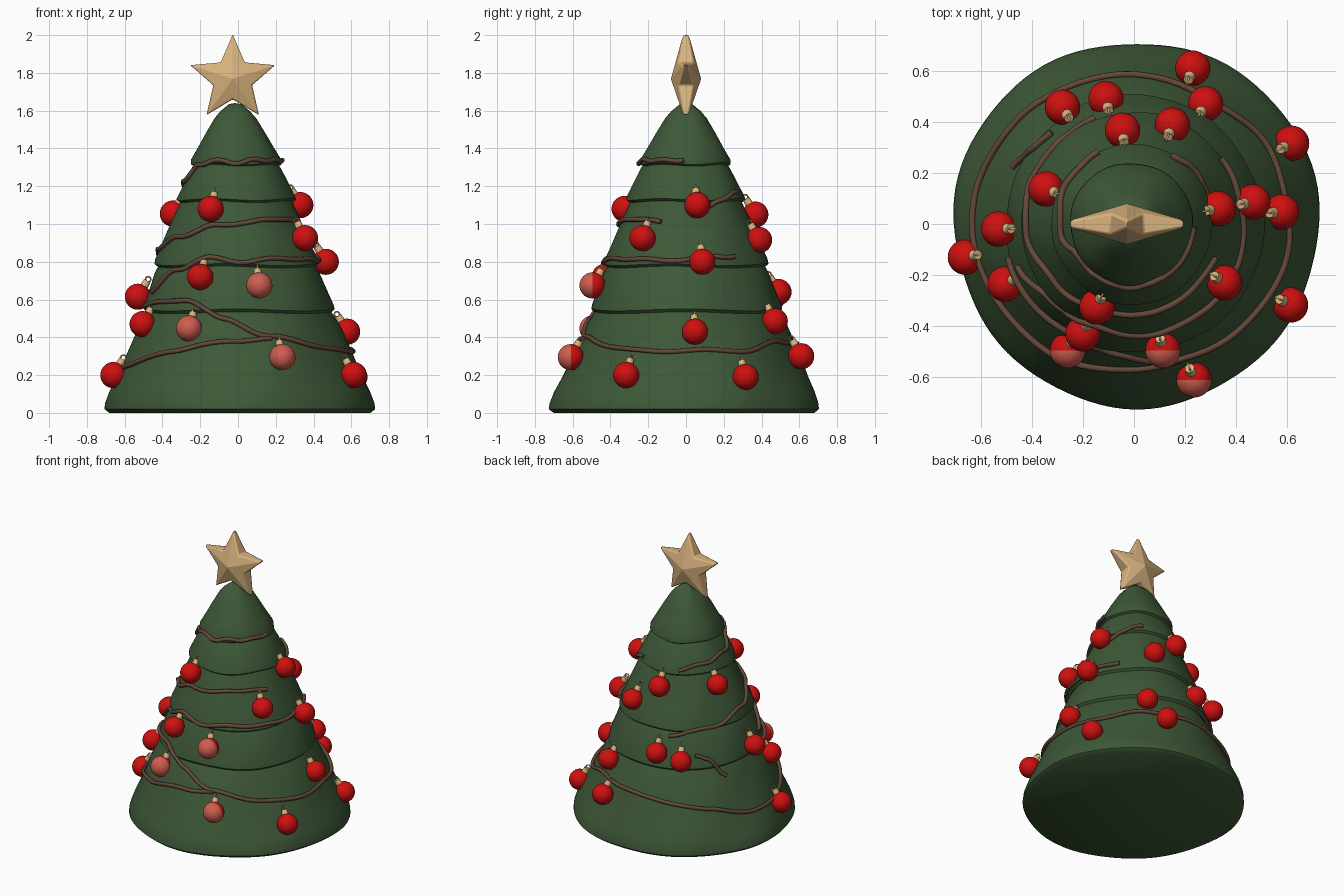
import bpy, bmesh, math
from mathutils import Vector

if "Cube" in bpy.data.objects:
    bpy.data.objects.remove(bpy.data.objects["Cube"], do_unlink=True)


def material(name, rgb):
    m = bpy.data.materials.new(name)
    m.use_nodes = True
    m.diffuse_color = (*rgb, 1)
    m.node_tree.nodes["Principled BSDF"].inputs["Base Color"].default_value = (*rgb, 1)
    return m


GREEN = material("pine green", (.047, .098, .038))
RED = material("bauble red", (.62, .005, .005))
PINK = material("faded red", (.62, .11, .08))
GOLD = material("pale gold", (.70, .46, .21))
BROWN = material("garland brown", (.125, .065, .04))


def finish(name, bm, mats, angle=40):
    bmesh.ops.recalc_face_normals(bm, faces=bm.faces)
    me = bpy.data.meshes.new(name)
    bm.to_mesh(me)
    bm.free()
    for m in mats:
        me.materials.append(m)
    ob = bpy.data.objects.new(name, me)
    bpy.context.collection.objects.link(ob)
    bpy.ops.object.select_all(action='DESELECT')
    ob.select_set(True)
    bpy.context.view_layer.objects.active = ob
    bpy.ops.object.shade_smooth_by_angle(angle=math.radians(angle))
    return ob


# Tree: five overlapping skirts as one lathed profile (radius, height)
SKIRTS = [
    [(.69, 0), (.715, .02), (.712, .05), (.69, .11), (.65, .19), (.615, .27),
     (.575, .36), (.53, .46), (.475, .55)],
    [(.49, .53), (.505, .545), (.5, .57), (.465, .66), (.435, .74), (.405, .79)],
    [(.42, .772), (.435, .785), (.43, .81), (.39, .9), (.34, 1.02), (.29, 1.13)],
    [(.30, 1.118), (.315, 1.13), (.31, 1.15), (.275, 1.22), (.235, 1.3), (.215, 1.325)],
    [(.225, 1.31), (.24, 1.32), (.238, 1.345), (.2, 1.41), (.155, 1.49),
     (.11, 1.565), (.08, 1.6), (.04, 1.63)],
]
PROFILE = [p for skirt in SKIRTS for p in skirt]


def place(r, a, z):
    """Point on the slightly lumpy, slightly leaning tree."""
    r *= 1 + .01 * math.sin(3 * a + 5 * z) + .006 * math.sin(7 * a - 9 * z)
    return Vector((r * math.cos(a) + .01 - .025 * z / 1.6, r * math.sin(a), z))


def radius(z):
    """Outermost profile radius at a height."""
    best = 0
    for (r0, z0), (r1, z1) in zip(PROFILE, PROFILE[1:]):
        if min(z0, z1) <= z <= max(z0, z1) and z0 != z1:
            best = max(best, r0 + (r1 - r0) * (z - z0) / (z1 - z0))
    return best


SEG = 96
bm = bmesh.new()
rings = []
for r, z in PROFILE:
    ring = []
    for i in range(SEG):
        a = math.tau * i / SEG
        sag = .005 * math.sin(4 * a + 3 * z) if z > .1 else 0
        v = place(r, a, z)
        v.z += sag
        ring.append(bm.verts.new(v))
    rings.append(ring)
for low, high in zip(rings, rings[1:]):
    for i in range(SEG):
        j = (i + 1) % SEG
        bm.faces.new((low[i], low[j], high[j], high[i]))
bm.faces.new(rings[0])
tip = bm.verts.new(place(0, 0, 1.64))
for i in range(SEG):
    bm.faces.new((rings[-1][i], rings[-1][(i + 1) % SEG], tip))
finish("tree", bm, [GREEN], 50)

# Star: thick outline pairs rising to a ridge point on each side
bm = bmesh.new()
centre = Vector((-.028, 0, 1.768))
sides = []
for s in (-1, 1):
    loop = []
    for i in range(10):
        rad, thick = ((.236, .014), (.108, .042))[i % 2]
        a = math.pi / 2 + math.tau * i / 10
        loop.append(bm.verts.new(centre + Vector((rad * math.cos(a), s * thick, rad * math.sin(a)))))
    peak = bm.verts.new(centre + Vector((0, s * .08, 0)))
    for i in range(10):
        bm.faces.new((loop[i], loop[(i + 1) % 10], peak))
    sides.append(loop)
for i in range(10):
    j = (i + 1) % 10
    bm.faces.new((sides[0][i], sides[0][j], sides[1][j], sides[1][i]))
star = finish("star", bm, [GOLD], 20)
bev = star.modifiers.new("soft edges", 'BEVEL')
bev.width, bev.segments, bev.limit_method = .008, 2, 'ANGLE'
bev.angle_limit = math.radians(25)

# Garlands: tubes following the tree by (angle in degrees, height)
GARLANDS = {
    "lower_garland": [(195, .57), (235, .6), (262, .5), (287, .4), (335, .33), (360, .33),
                      (390, .33), (420, .38), (460, .36), (500, .3), (530, .22), (560, .25),
                      (595, .33), (628, .385), (648, .39)],
    "back_garland": [(132, .62), (142, .6), (155, .48)],
    "middle_garland": [(200, .64), (222, .76), (250, .82), (275, .8), (305, .82), (330, .81),
                       (360, .81), (380, .83), (397, .83)],
    "upper_garland": [(110, .75), (150, .8), (185, .87), (215, .93), (250, .99), (280, 1.01),
                      (310, 1.03), (338, 1.01)],
    "side_garland": [(15, 1.08), (35, 1.13), (60, 1.17)],
    "top_garland": [(115, 1.16), (150, 1.2), (190, 1.23), (215, 1.31), (240, 1.335),
                    (270, 1.325), (300, 1.34), (330, 1.335), (357, 1.34)],
}
for name, keys in GARLANDS.items():
    pts = []
    for (a0, z0), (a1, z1) in zip(keys, keys[1:]):
        n = max(4, int((a1 - a0) / 3))
        for k in range(n + (a1 == keys[-1][0])):
            t = k / n
            a = math.radians(a0 + (a1 - a0) * t)
            z = z0 + (z1 - z0) * t * t * (3 - 2 * t) + .006 * math.sin(9 * a)
            r = (radius(z - .02) + 2 * radius(z) + radius(z + .02)) / 4
            pts.append(place(r + .009, a, z))
    cu = bpy.data.curves.new(name, 'CURVE')
    cu.dimensions = '3D'
    cu.bevel_depth, cu.bevel_resolution, cu.use_fill_caps = .013, 2, True
    sp = cu.splines.new('POLY')
    sp.points.add(len(pts) - 1)
    for p, co in zip(sp.points, pts):
        p.co = (*co, 1)
    sp.use_smooth = True
    cu.materials.append(BROWN)
    bpy.context.collection.objects.link(bpy.data.objects.new(name, cu))

# Baubles: ball, cap and hanging loop; the last three have a faded front half
BAUBLES = [
    (.23, .61, .3), (.28, .47, .485), (.617, .316, .19), (-.11, .49, .64), (-.28, .457, .61),
    (-.045, .367, 1.05), (.15, .387, .915), (-.345, .137, 1.055), (-.53, -.02, .615),
    (-.66, -.13, .2), (-.505, -.235, .47), (-.145, -.325, 1.08), (-.2, -.43, .72),
    (.355, -.23, .925), (.613, -.317, .2), (.33, .06, 1.1), (.465, .086, .8),
    (.578, .047, .43), (.113, -.495, .675), (-.26, -.495, .447), (.235, -.61, .295),
]
for n, spot in enumerate(BAUBLES):
    pos = Vector(spot)
    inward = Vector((-pos.x, -pos.y, 0)).normalized()
    axis = (inward * .5 + Vector((0, 0, .85))).normalized()
    bm = bmesh.new()
    bmesh.ops.create_uvsphere(bm, u_segments=32, v_segments=20, radius=.069)
    faded = n >= len(BAUBLES) - 3
    for f in bm.faces:
        f.material_index = 1 if faded and f.calc_center_median().y < 0 else 0
    finish(f"bauble_{n + 1}", bm, [RED, PINK]).location = pos

    turn = axis.to_track_quat('Z', 'Y')
    bm = bmesh.new()
    bmesh.ops.create_cone(bm, cap_ends=True, segments=16, radius1=.022, radius2=.019, depth=.034)
    cap = finish(f"bauble_cap_{n + 1}", bm, [GOLD])
    cap.location = pos + axis * .08
    cap.rotation_mode = 'QUATERNION'
    cap.rotation_quaternion = turn

    bpy.ops.mesh.primitive_torus_add(major_radius=.014, minor_radius=.004,
                                     major_segments=16, minor_segments=6)
    loop = bpy.context.object
    loop.name = f"bauble_loop_{n + 1}"
    loop.data.materials.append(GOLD)
    bpy.ops.object.shade_smooth_by_angle(angle=math.radians(60))
    loop.location = pos + axis * .107
    side = axis.cross(inward).normalized()
    loop.rotation_mode = 'QUATERNION'
    loop.rotation_quaternion = side.to_track_quat('Z', 'Y')
